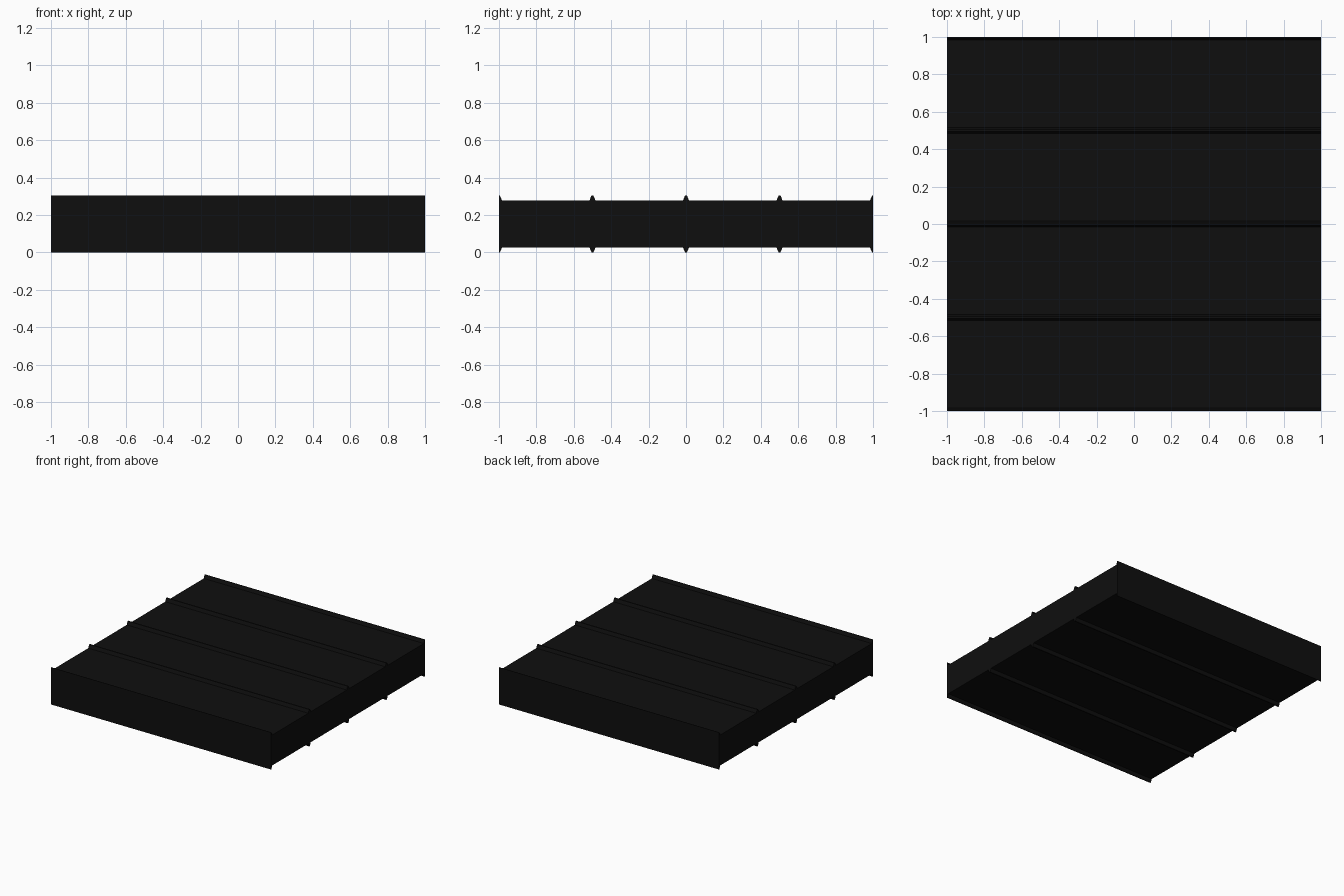
import bpy
import bmesh

cube = bpy.data.objects.get("Cube")
if cube:
    bpy.data.objects.remove(cube, do_unlink=True)

# Flat near-black material
black = bpy.data.materials.new("matte black")
black.use_nodes = True
colour = (0.0045, 0.0045, 0.0045, 1)
black.diffuse_color = colour
black.node_tree.nodes["Principled BSDF"].inputs["Base Color"].default_value = colour

MID = 0.1525        # mid height of the panel
SLAB = 0.125        # half thickness between the ribs
RIB = [(-0.016, 0), (-0.011, 0.014), (-0.005, 0.0265),
       (0, 0.0275), (0.005, 0.0265), (0.011, 0.014), (0.016, 0)]

# Half profile: rounded ribs every half unit, halved at the front and back edges
profile = [(centre + dy, SLAB + dz)
           for centre in (-1, -0.5, 0, 0.5, 1)
           for dy, dz in RIB if abs(centre + dy) <= 1]

# Panel: the profile mirrored top to bottom and extruded across x
bm = bmesh.new()
rows = {}
for x in (-1, 1):
    for side in (-1, 1):
        rows[x, side] = [bm.verts.new((x, y, MID + side * h)) for y, h in profile]

strips = [((-1, 1), (1, 1)), ((-1, -1), (1, -1)),
          ((-1, -1), (-1, 1)), ((1, -1), (1, 1))]
for a, b in strips:
    for i in range(len(profile) - 1):
        bm.faces.new((rows[a][i], rows[b][i], rows[b][i + 1], rows[a][i + 1]))
for end in (0, -1):
    bm.faces.new([rows[k][end] for k in ((-1, -1), (1, -1), (1, 1), (-1, 1))])
bmesh.ops.recalc_face_normals(bm, faces=bm.faces)

mesh = bpy.data.meshes.new("ribbed_panel")
bm.to_mesh(mesh)
bm.free()
mesh.materials.append(black)
panel = bpy.data.objects.new("ribbed_panel", mesh)
bpy.context.collection.objects.link(panel)

# Smooth the rounded ribs while keeping the edges sharp
bpy.ops.object.select_all(action='DESELECT')
panel.select_set(True)
bpy.context.view_layer.objects.active = panel
bpy.ops.object.shade_smooth_by_angle()
